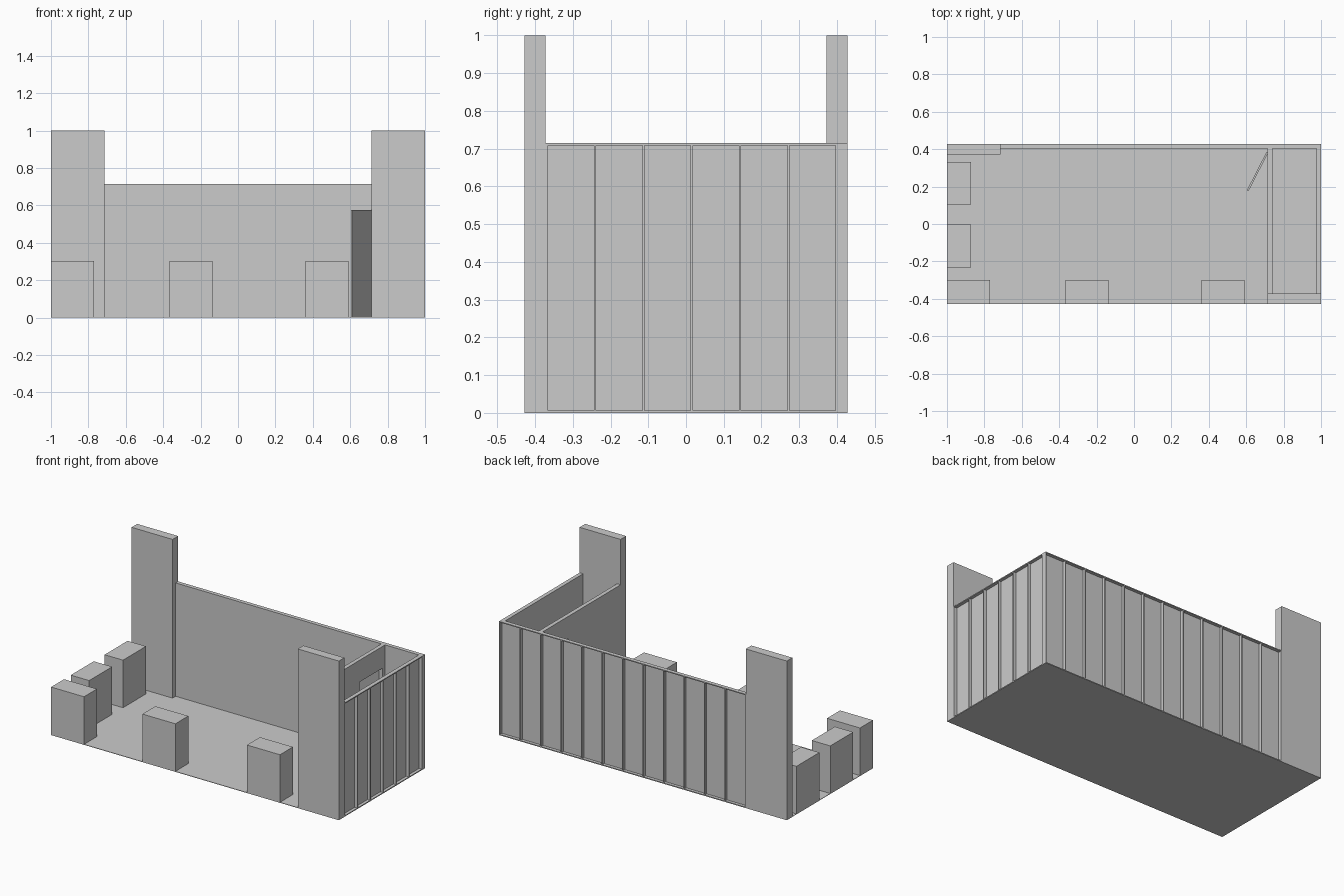
import bpy, bmesh, math
from mathutils import Vector

if "Cube" in bpy.data.objects:
    bpy.data.objects.remove(bpy.data.objects["Cube"])

Y = 0.4275      # half depth
H = 0.715       # wall height
T = 0.025       # wall thickness
S = 0.006       # stud and sheet thickness


def build(name, boxes):
    """One object from a list of boxes (x0, x1, y0, y1, z0, z1)."""
    bm = bmesh.new()
    for x0, x1, y0, y1, z0, z1 in boxes:
        r = bmesh.ops.create_cube(bm, size=1)
        for v in r["verts"]:
            v.co = Vector(((x0 + x1) / 2 + v.co.x * (x1 - x0),
                           (y0 + y1) / 2 + v.co.y * (y1 - y0),
                           (z0 + z1) / 2 + v.co.z * (z1 - z0)))
    mesh = bpy.data.meshes.new(name)
    bm.to_mesh(mesh)
    bm.free()
    ob = bpy.data.objects.new(name, mesh)
    bpy.context.collection.objects.link(ob)
    return ob


def framed_wall(name, a, b, bays, place):
    """Inner sheet with plates and studs exposed outside; place maps (along, depth, z) to a box."""
    boxes = [place(a, b, 0, S, 0, H),
             place(a, b, S, T, 0, S),
             place(a, b, S, T, H - S, H)]
    for i in range(bays + 1):
        s = a + (b - a - S) * i / bays
        boxes.append(place(s, s + S, S, T, S, H - S))
    return build(name, boxes)


# Floor
build("floor", [(-1, 1, -Y, Y, 0, 0.003)])

# Stud walls, open framing on the outside
framed_wall("back_wall", -0.715, 1, 12,
            lambda a, b, d0, d1, z0, z1: (a, b, Y - T + d0, Y - T + d1, z0, z1))
framed_wall("right_wall", -0.372, Y - T, 6,
            lambda a, b, d0, d1, z0, z1: (1 - T + d0, 1 - T + d1, a, b, z0, z1))

# Tall corner panels
build("back_left_panel", [(-1, -0.715, 0.372, Y, 0, 1)])
build("front_right_panel", [(0.715, 1, -Y, -0.372, 0, 1)])

# Storage room partition with doorway
p0, p1 = 0.715, 0.74
build("partition", [(p0, p1, -0.372, 0.15, 0, H),
                    (p0, p1, 0.378, Y - T, 0, H),
                    (p0, p1, 0.15, 0.378, 0.578, H)])

# Door standing open into the main room
door = build("door", [(-0.01, 0, -0.23, 0, 0.003, 0.575)])
door.location = (0.717, 0.38, 0)
door.rotation_euler.z = -math.atan2(0.105, 0.205)

# Counters along the front and left edges
for i, x in enumerate((-1, -0.365, 0.362)):
    build(f"front_counter_{i + 1}", [(x, x + 0.229, -Y, -0.299, 0, 0.302)])
for i, y in enumerate((-0.232, 0.104)):
    build(f"left_counter_{i + 1}", [(-1, -0.872, y, y + 0.228, 0, 0.302)])
